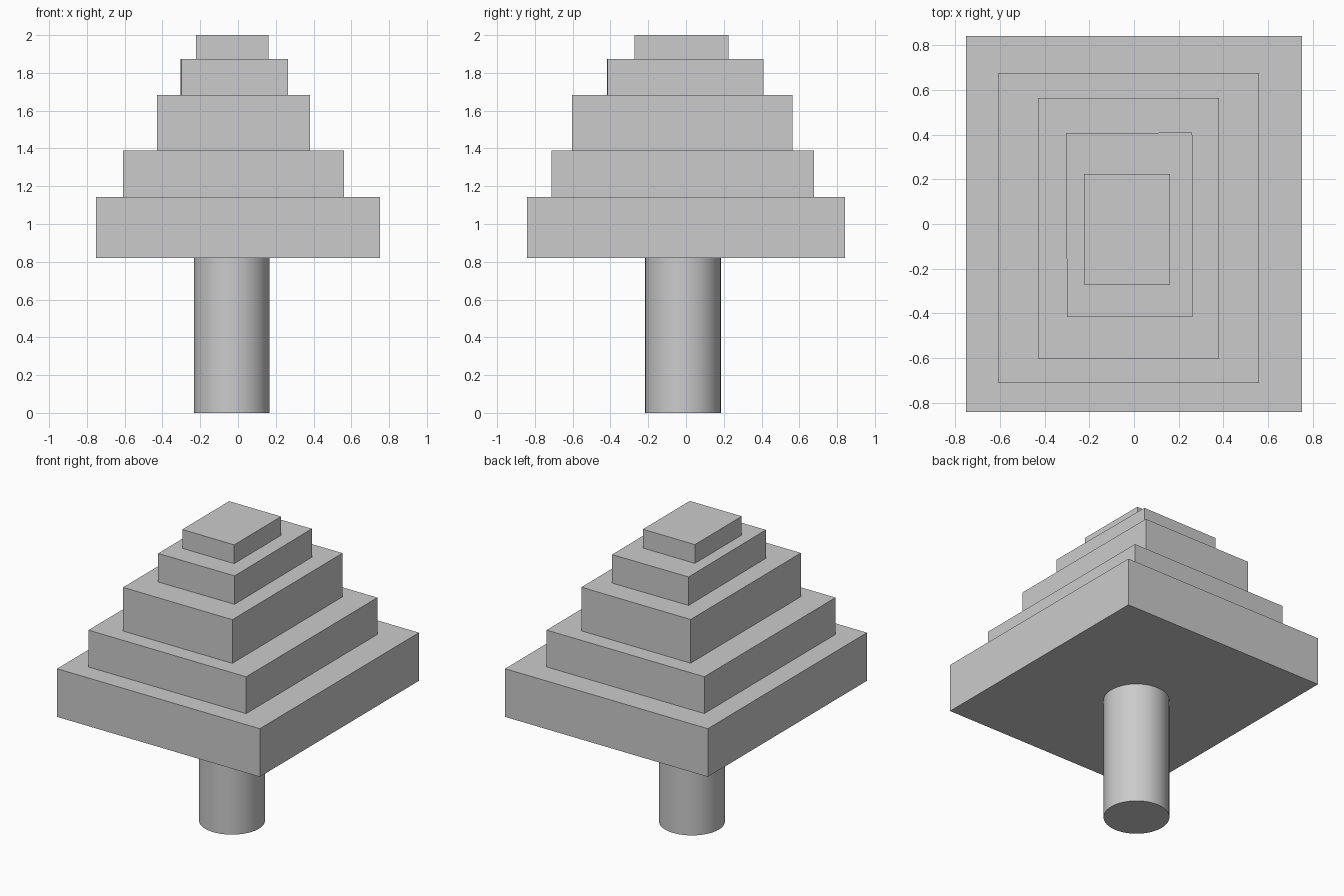
import bpy
import math

if "Cube" in bpy.data.objects:
    bpy.data.objects.remove(bpy.data.objects["Cube"])


def slab(name, x0, x1, y0, y1, z0, z1, turn=0.0):
    """Box between the given limits, optionally turned about its centre."""
    bpy.ops.mesh.primitive_cube_add(
        size=1, location=((x0 + x1) / 2, (y0 + y1) / 2, (z0 + z1) / 2))
    ob = bpy.context.object
    ob.name = name
    ob.scale = (x1 - x0, y1 - y0, z1 - z0)
    ob.rotation_euler.z = math.radians(turn)
    return ob


# Round trunk
TRUNK_TOP = 0.82
bpy.ops.mesh.primitive_cylinder_add(
    vertices=64, radius=0.2, depth=TRUNK_TOP, location=(-0.033, -0.016, TRUNK_TOP / 2))
bpy.context.object.name = "trunk"
bpy.ops.object.shade_smooth_by_angle(angle=math.radians(30))

# Stacked foliage tiers, bottom to top: x limits, y limits, top height, turn
tiers = [
    (-0.752, 0.752, -0.843, 0.843, 1.143, 0.0),
    (-0.61, 0.56, -0.713, 0.677, 1.39, 0.0),
    (-0.43, 0.38, -0.603, 0.565, 1.683, 0.0),
    (-0.302, 0.263, -0.416, 0.408, 1.874, 0.3),
    (-0.223, 0.162, -0.272, 0.225, 2.0, 0.0),
]
z = TRUNK_TOP
for i, (x0, x1, y0, y1, top, turn) in enumerate(tiers, 1):
    slab(f"foliage_tier_{i}", x0, x1, y0, y1, z, top, turn)
    z = top
